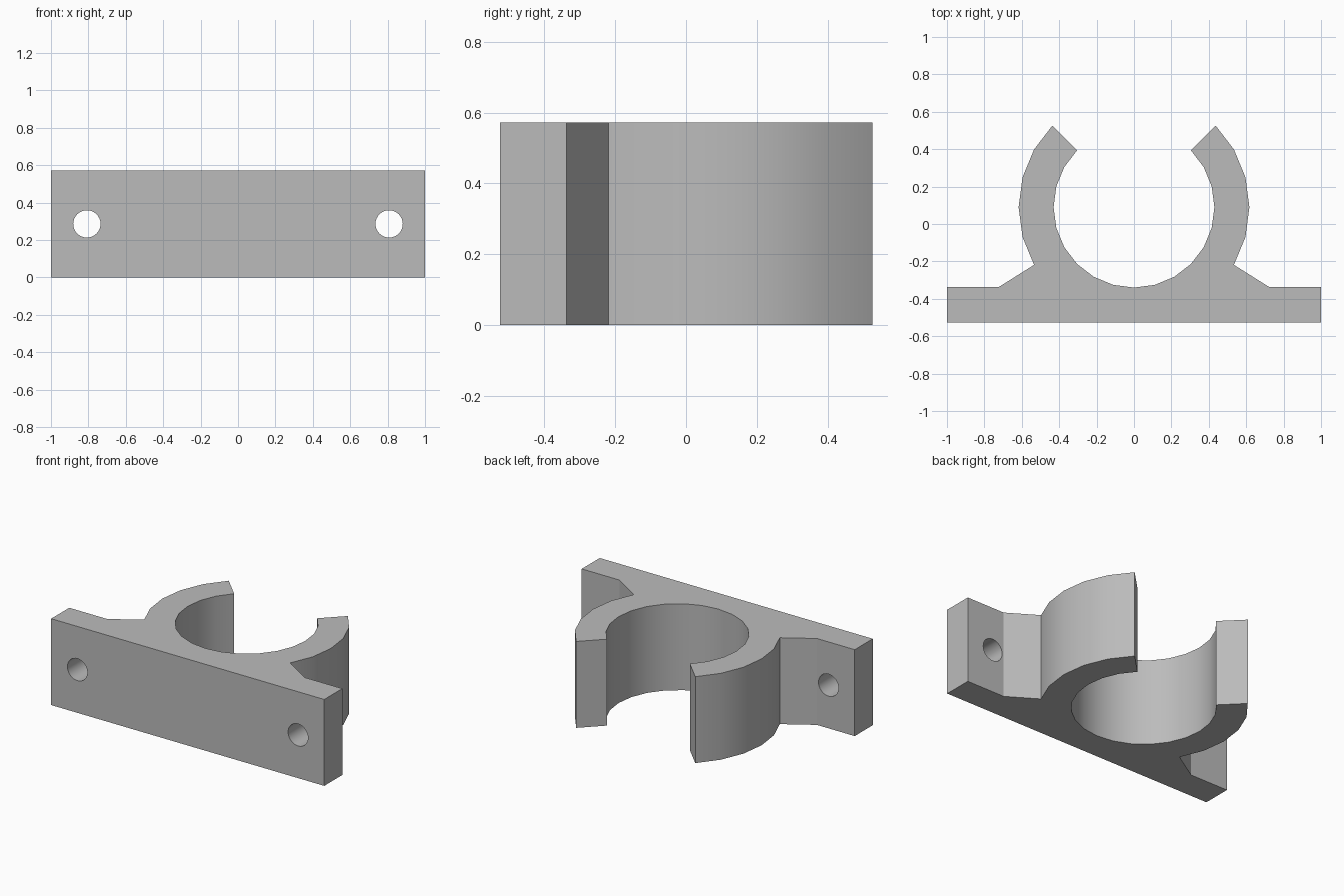
import bpy, bmesh
from math import radians, sin, cos

HEIGHT = 0.572
RING_Y, INNER, OUTER = 0.09, 0.43, 0.617
BACK, FRONT = -0.337, -0.526

if "Cube" in bpy.data.objects:
    bpy.data.objects.remove(bpy.data.objects["Cube"], do_unlink=True)

grey = bpy.data.materials.new("plain grey")
grey.use_nodes = True
colour = (0.5, 0.5, 0.5, 1)
grey.diffuse_color = colour
grey.node_tree.nodes["Principled BSDF"].inputs["Base Color"].default_value = colour


def arc(radius, start, end, step):
    """Points on the clip ring, angles in degrees."""
    return [(radius * cos(radians(a)), RING_Y + radius * sin(radians(a)))
            for a in range(start, end, step)]


# Half outline: inside of the ring, jaw tip, outside of the ring, gusset, base plate
half = arc(INNER, -90, 46, 15) + arc(OUTER, 45, -31, -15)
half += [(0.723, BACK), (1, BACK), (1, FRONT)]
# Mirror it, leaving out the shared point at the bottom of the ring
mirrored = [(-x, y) for x, y in reversed(half[1:])]
outline = half + mirrored

# Clip bracket: extruded outline
bm = bmesh.new()
base = bm.faces.new([bm.verts.new((x, y, 0)) for x, y in outline])
result = bmesh.ops.extrude_face_region(bm, geom=[base])
top = [v for v in result["geom"] if isinstance(v, bmesh.types.BMVert)]
bmesh.ops.translate(bm, verts=top, vec=(0, 0, HEIGHT))
bmesh.ops.recalc_face_normals(bm, faces=bm.faces)
mesh = bpy.data.meshes.new("clip_bracket")
bm.to_mesh(mesh)
bm.free()
mesh.materials.append(grey)
bracket = bpy.data.objects.new("clip_bracket", mesh)
bpy.context.collection.objects.link(bracket)

# Screw holes through the base plate
cutters = []
for side in (-1, 1):
    bpy.ops.mesh.primitive_cylinder_add(
        vertices=32, radius=0.073, depth=0.4,
        location=(side * 0.808, (BACK + FRONT) / 2, HEIGHT / 2),
        rotation=(radians(90), 0, 0))
    cutter = bpy.context.object
    cutter.name = "screw_hole_cutter"
    cutter.hide_render = True
    cutter.data.materials.append(grey)
    cutters.append(cutter)
    cut = bracket.modifiers.new("screw_hole", "BOOLEAN")
    cut.operation = "DIFFERENCE"
    cut.solver = "EXACT"
    cut.object = cutter

# Apply the cuts and drop the cutters
graph = bpy.context.evaluated_depsgraph_get()
cut_mesh = bpy.data.meshes.new_from_object(bracket.evaluated_get(graph))
bracket.modifiers.clear()
bracket.data = cut_mesh
for cutter in cutters:
    bpy.data.objects.remove(cutter, do_unlink=True)

# Smooth curved walls, crisp corners
bpy.ops.object.select_all(action="DESELECT")
bracket.select_set(True)
bpy.context.view_layer.objects.active = bracket
bpy.ops.object.shade_smooth_by_angle(angle=radians(25))
